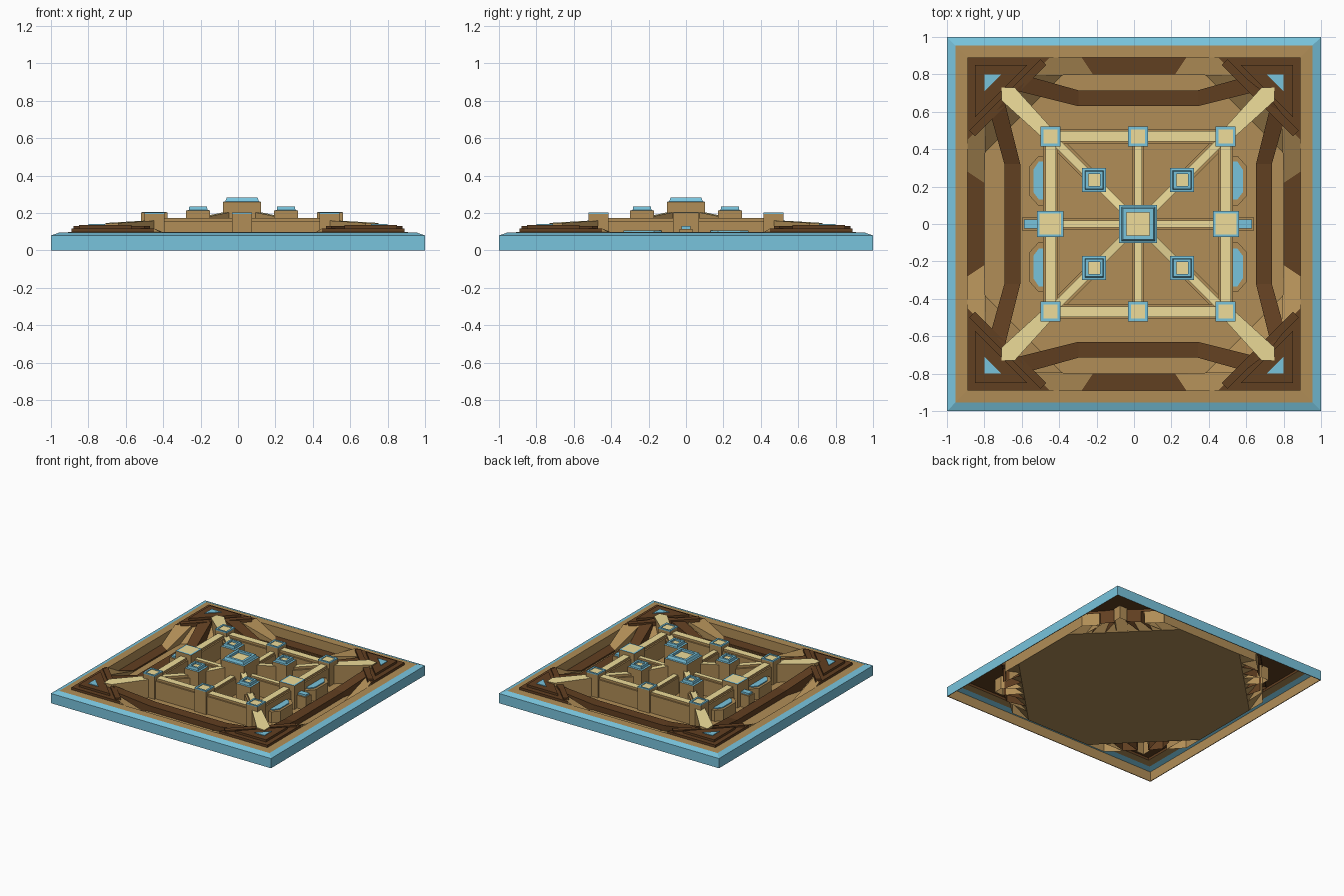
import bpy, bmesh
from mathutils import Vector

if "Cube" in bpy.data.objects:
    bpy.data.objects.remove(bpy.data.objects["Cube"])

def material(name, rgb):
    m = bpy.data.materials.new(name)
    m.diffuse_color = (*rgb, 1)
    m.use_nodes = True
    m.node_tree.nodes["Principled BSDF"].inputs["Base Color"].default_value = m.diffuse_color
    return m

MATS = [material("tan", (0.44, 0.27, 0.095)), material("light_stone", (0.86, 0.72, 0.32)),
        material("dark_brown", (0.12, 0.05, 0.015)), material("blue", (0.19, 0.55, 0.72))]
TAN, LIGHT, BROWN, BLUE = range(4)
CX = 0.022                     # inner fort is slightly off centre
F = 0.01                       # sunken court level
R = 0.098                      # rim level

def finish(name, bm):
    me = bpy.data.meshes.new(name)
    bm.to_mesh(me)
    bm.free()
    for m in MATS:
        me.materials.append(m)
    ob = bpy.data.objects.new(name, me)
    bpy.context.collection.objects.link(ob)
    return ob

def prism(name, pts, z0, z1, side, top=None):
    """Open-bottomed extrusion of a 2D outline; z1 may be one height or one per point.
    z0 None gives a single sheet."""
    top = side if top is None else top
    zs = z1 if isinstance(z1, (list, tuple)) else [z1] * len(pts)
    area = sum(a[0] * b[1] - b[0] * a[1] for a, b in zip(pts, pts[1:] + pts[:1]))
    if area < 0:
        pts, zs = pts[::-1], list(zs)[::-1]
    bm = bmesh.new()
    hi = [bm.verts.new((x, y, z)) for (x, y), z in zip(pts, zs)]
    bm.faces.new(hi).material_index = top
    if z0 is not None:
        lo = [bm.verts.new((x, y, z0)) for x, y in pts]
        n = len(pts)
        for i in range(n):
            j = (i + 1) % n
            bm.faces.new((lo[i], lo[j], hi[j], hi[i])).material_index = side
    return finish(name, bm)

def rings(name, cx, cy, prof, cap=None):
    """Square stepped tower: profile of (half width, z, material of band above)."""
    bm = bmesh.new()
    loops = [[bm.verts.new((cx + sx * h, cy + sy * h, z))
              for sx, sy in ((-1, -1), (1, -1), (1, 1), (-1, 1))] for h, z, _ in prof]
    for a, b, p in zip(loops, loops[1:], prof):
        for i in range(4):
            j = (i + 1) % 4
            bm.faces.new((a[i], a[j], b[j], b[i])).material_index = p[2]
    if cap is not None:
        bm.faces.new(loops[-1]).material_index = cap
    return finish(name, bm)

def beam(name, p, q, half, z1, top=LIGHT, z2=None):
    p, q = Vector(p), Vector(q)
    d = (q - p).normalized()
    n = Vector((-d.y, d.x)) * half
    z2 = z1 if z2 is None else z2
    return prism(name, [tuple(v) for v in (p - n, q - n, q + n, p + n)], F,
                 [z1, z2, z2, z1], TAN, top)

# hollow tray rim with tan inside, and octagonal sunken court
rings("tray_rim", 0, 0, [(.994, .08, TAN), (.994, 0, TAN), (1, 0, BLUE), (1, .08, BLUE),
                         (.955, .096, TAN), (.89, R, TAN)])
a, b = .89, .29
prism("court_floor", [(b, -a), (a, -b), (a, b), (b, a), (-b, a), (-a, b), (-a, -b), (-b, -a)],
      None, F, TAN)

# four edges: flat inlays, drop walls and dipping border bands
def edge_map(k, u, v, off):
    return [(u + off, v), (u + off, -v), (v + off, u), (-v + off, u)][k]

for k in range(4):
    def e(pts, off=0):
        return [edge_map(k, u, v, off) for u, v in pts]
    prism("edge_inlay", e([(-.28, .89), (-.22, .80), (.22, .80), (.28, .89)]), F, F + .012, BROWN)
    prism("edge_wall", e([(-.45, .891), (.45, .891), (.45, .89), (-.45, .89)]), F, R, TAN)
    prism("border_band", e([(-.32, .63), (.32, .63), (.32, .715), (-.32, .715)], CX), F, .055, BROWN)
    for s in (-1, 1):
        prism("edge_ramp", e([(s * .28, .89), (s * .45, .89), (s * .56, .79), (s * .22, .80)]), F,
              [F + .01, .118, .118, F + .01], TAN)
        prism("border_band_end", e([(s * .32, .63), (s * .32, .715), (s * .57, .785), (s * .66, .715)], CX),
              F, [.055, .055, .125, .137], BROWN)

for sx in (-1, 1):
    for sy in (-1, 1):
        def m(pts, off=0):
            return [(sx * x + off, sy * y) for x, y in pts]
        # corner mounds
        prism("corner_slope", m([(.29, .89), (.45, .89), (.89, .45), (.89, .29)]), None,
              [F, .1, .1, F], TAN)
        prism("corner_mound", m([(.89, .89), (.45, .89), (.89, .45)]), R, .118, BROWN)
        prism("corner_block", m([(.85, .85), (.57, .85), (.85, .57)]), .118, .136, BROWN)
        prism("corner_gem", m([(.80, .80), (.71, .80), (.80, .71)]), .136, .141, BLUE)
        prism("corner_bar", m([(.88, .50), (.85, .47), (.47, .85), (.50, .88)]), R, .130, BROWN)
        prism("corner_ramp", m([(.46, .51), (.51, .46), (.73, .66), (.73, .73), (.66, .73)], CX),
              F, [.16, .16, .147, .143, .147], TAN, LIGHT)
        # towers
        rings("corner_tower", CX + sx * .468, sy * .468,
              [(.053, F, TAN), (.053, .195, BLUE), (.053, .204, BLUE), (.038, .204, BLUE),
               (.038, .199, LIGHT)], LIGHT)
        rings("inner_tower", CX + sx * .235, sy * .235,
              [(.064, F, TAN), (.064, .214, BLUE), (.05, .216, BLUE), (.047, .236, BLUE),
               (.031, .236, BLUE), (.031, .222, LIGHT)], LIGHT)
        # diagonal walls to the centre
        p, q = (CX + sx * .43, sy * .43), (CX + sx * .27, sy * .27)
        beam("diagonal_wall_outer", p, q, .022, .165)
        beam("diagonal_wall_outer_foot", p, q, .036, .145, TAN)
        beam("diagonal_wall_inner", (CX + sx * .20, sy * .20), (CX + sx * .08, sy * .08),
             .022, .18, LIGHT, .205)
        # side windows
        prism("window_frame", m([(.49, .36), (.535, .36), (.58, .31), (.58, .15), (.535, .10), (.49, .10)], CX),
              F, .1, TAN)
        prism("side_window", m([(.50, .335), (.53, .335), (.56, .29), (.56, .17), (.53, .13), (.50, .13)], CX),
              .1, .108, BLUE)

# central tower
rings("central_tower", CX, 0,
      [(.102, F, TAN), (.102, .26, BLUE), (.09, .262, BLUE), (.082, .284, BLUE),
       (.062, .284, BLUE), (.062, .265, LIGHT)], LIGHT)

for s in (-1, 1):
    # mid towers of each wall
    rings("side_tower", CX + s * .47, 0,
          [(.07, F, TAN), (.07, .204, BLUE), (.057, .205, LIGHT)], LIGHT)
    rings("end_tower", CX, s * .468,
          [(.053, F, TAN), (.053, .195, BLUE), (.053, .204, BLUE), (.038, .204, BLUE),
           (.038, .199, LIGHT)], LIGHT)
    # side gates
    def g(u0, u1, h):
        return [(CX + s * u0, -h), (CX + s * u1, -h), (CX + s * u1, h), (CX + s * u0, h)]
    prism("gate_block", g(.53, .62, .035), F, .115, TAN)
    prism("gate", g(.54, .61, .023), .115, .13, BLUE)
    # inner cross walls
    beam("cross_wall_y", (CX, s * .415), (CX, s * .10), .02, .155)
    beam("cross_wall_y_foot", (CX, s * .415), (CX, s * .10), .03, .14, TAN)
    beam("cross_wall_x", (CX + s * .40, 0), (CX + s * .10, 0), .018, .155)
    beam("cross_wall_x_foot", (CX + s * .40, 0), (CX + s * .10, 0), .03, .14, TAN)
    # outer walls
    for t in (-1, 1):
        for h, z, c, nm in ((.028, .174, LIGHT, "outer_wall"), (.04, .155, TAN, "outer_wall_foot")):
            beam(nm + "_x", (CX + t * .418, s * .468), (CX + t * .05, s * .468), h, z, c)
            beam(nm + "_y", (CX + s * .468, t * .418), (CX + s * .468, t * .065), h, z, c)
